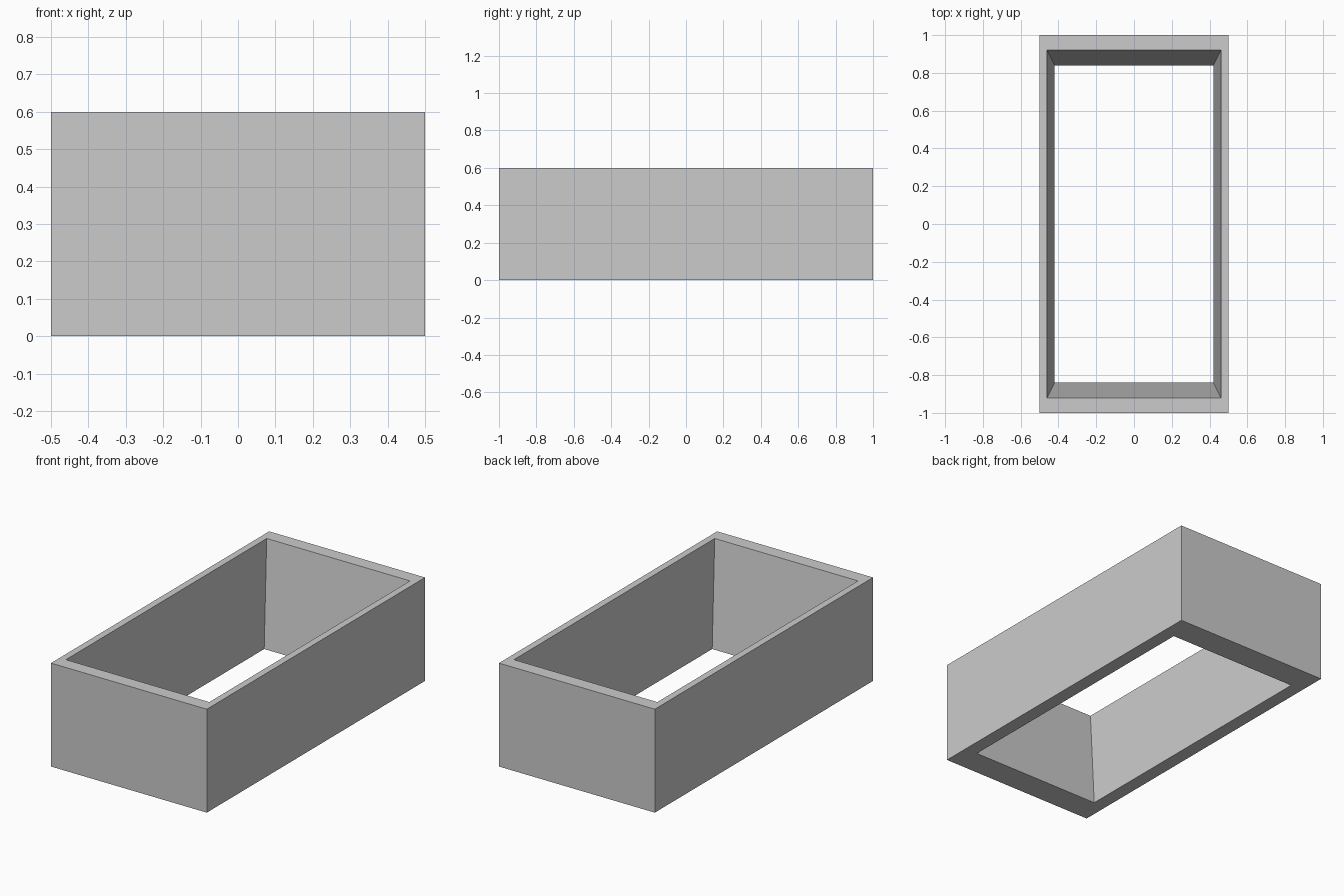
import bpy
import bmesh

if "Cube" in bpy.data.objects:
    bpy.data.objects.remove(bpy.data.objects["Cube"], do_unlink=True)

HEIGHT = 0.6

# Plain grey material
grey = bpy.data.materials.new("plain grey")
grey.use_nodes = True
colour = (0.6, 0.6, 0.6, 1)
grey.diffuse_color = colour
grey.node_tree.nodes["Principled BSDF"].inputs["Base Color"].default_value = colour

bm = bmesh.new()


def ring(half_x, half_y, z):
    """Rectangle of four corners, anticlockwise from above."""
    signs = [(-1, -1), (1, -1), (1, 1), (-1, 1)]
    return [bm.verts.new((sx * half_x, sy * half_y, z)) for sx, sy in signs]


# Closed cross-section: straight outer walls, opening narrowing to the base
rings = [
    ring(0.5, 1.0, 0),
    ring(0.5, 1.0, HEIGHT),
    ring(0.46, 0.92, HEIGHT),
    ring(0.42, 0.84, 0),
]
for k, lower in enumerate(rings):
    upper = rings[(k + 1) % len(rings)]
    for i in range(4):
        j = (i + 1) % 4
        bm.faces.new((lower[i], lower[j], upper[j], upper[i]))
bmesh.ops.recalc_face_normals(bm, faces=bm.faces)

# Open rectangular frame
mesh = bpy.data.meshes.new("open_box_frame")
bm.to_mesh(mesh)
bm.free()
mesh.materials.append(grey)
frame = bpy.data.objects.new("open_box_frame", mesh)
bpy.context.collection.objects.link(frame)
